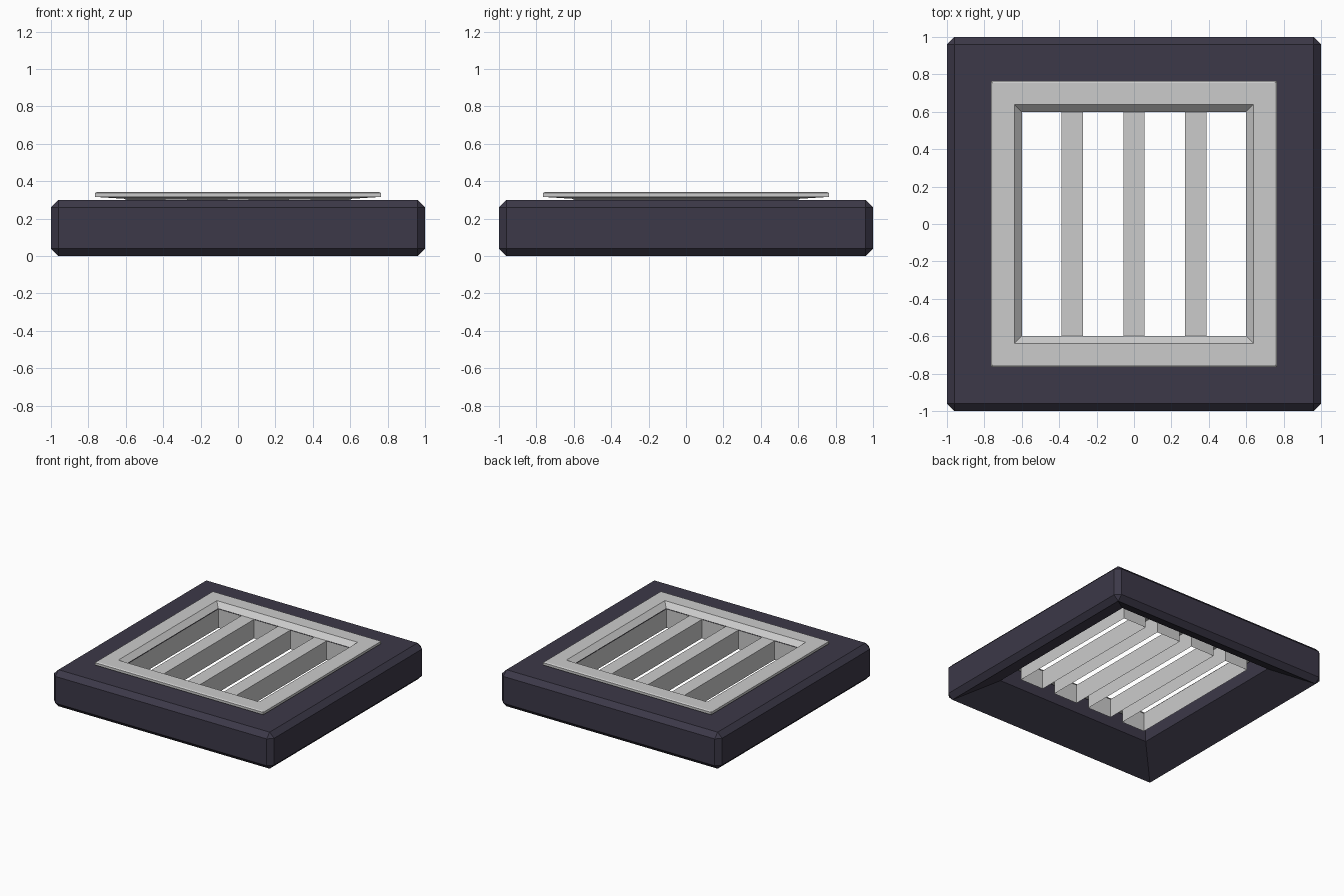
import bpy, bmesh

if "Cube" in bpy.data.objects:
    bpy.data.objects.remove(bpy.data.objects["Cube"])


def material(name, rgb):
    m = bpy.data.materials.new(name)
    m.diffuse_color = (*rgb, 1)
    m.use_nodes = True
    m.node_tree.nodes["Principled BSDF"].inputs["Base Color"].default_value = m.diffuse_color
    return m


DARK = material("dark_slate", (0.045, 0.040, 0.065))
GREY = material("light_grey", (0.60, 0.60, 0.60))


def finish(bm, name, mat, recalc=True):
    if recalc:
        bmesh.ops.recalc_face_normals(bm, faces=bm.faces)
    me = bpy.data.meshes.new(name)
    bm.to_mesh(me)
    bm.free()
    me.materials.append(mat)
    ob = bpy.data.objects.new(name, me)
    bpy.context.collection.objects.link(ob)
    return ob


def quad(bm, pts):
    bm.faces.new([bm.verts.new(p) for p in pts])


HOLE, LOW, HIGH = 0.60, 0.147, 0.302

# base tile: chamfered slab with a square hole and a hollowed underside
bm = bmesh.new()
bmesh.ops.create_cube(bm, size=1)
for v in bm.verts:
    v.co = (v.co.x * 2, v.co.y * 2, (v.co.z + 0.5) * 0.3)
bmesh.ops.bevel(bm, geom=bm.edges[:], offset=0.04, segments=1, affect='EDGES')
bm.normal_update()
caps = [f for f in bm.faces if abs(f.normal.z) > 0.99]
for f in caps:
    bmesh.ops.inset_individual(bm, faces=[f], thickness=0.96 - HOLE)
    if f.normal.z < 0:
        for v in f.verts:
            v.co.z = LOW
rims = [e for f in caps for e in f.edges]
bmesh.ops.delete(bm, geom=caps, context='FACES_ONLY')
bmesh.ops.bridge_loops(bm, edges=rims)
finish(bm, "base_tile", DARK)

# grate frame: square ring swept from a (radius, height) profile
profile = [(0.64, 0.342), (0.755, 0.342), (0.765, 0.336), (0.765, 0.316),
           (HOLE + 0.01, 0.306), (HOLE, HIGH)]
bm = bmesh.new()
rings = [[bm.verts.new((sx * r, sy * r, z))
          for sx, sy in ((-1, -1), (1, -1), (1, 1), (-1, 1))] for r, z in profile]
for i, a in enumerate(rings):
    b = rings[(i + 1) % len(rings)]
    for k in range(4):
        n = (k + 1) % 4
        bm.faces.new((a[k], a[n], b[n], b[k]))
finish(bm, "grate_frame", GREY)

# grate bars: hollow, open below, formed by bar tops and slot walls
bm = bmesh.new()
bars = [-0.33, 0.0, 0.33]
half = 0.057
for x in bars:
    quad(bm, [(x - half, -HOLE, HIGH), (x + half, -HOLE, HIGH),
              (x + half, HOLE, HIGH), (x - half, HOLE, HIGH)])
edge = HOLE - 0.003
lefts = [-edge] + [x + half for x in bars]
rights = [x - half for x in bars] + [edge]
for x0, x1 in zip(lefts, rights):
    c = [(x0, -edge), (x1, -edge), (x1, edge), (x0, edge)]
    for k in range(4):
        p, q = c[k], c[(k + 1) % 4]
        # normals face into the slot
        quad(bm, [(*q, LOW), (*p, LOW), (*p, HIGH), (*q, HIGH)])
finish(bm, "grate_bars", GREY, recalc=False)
